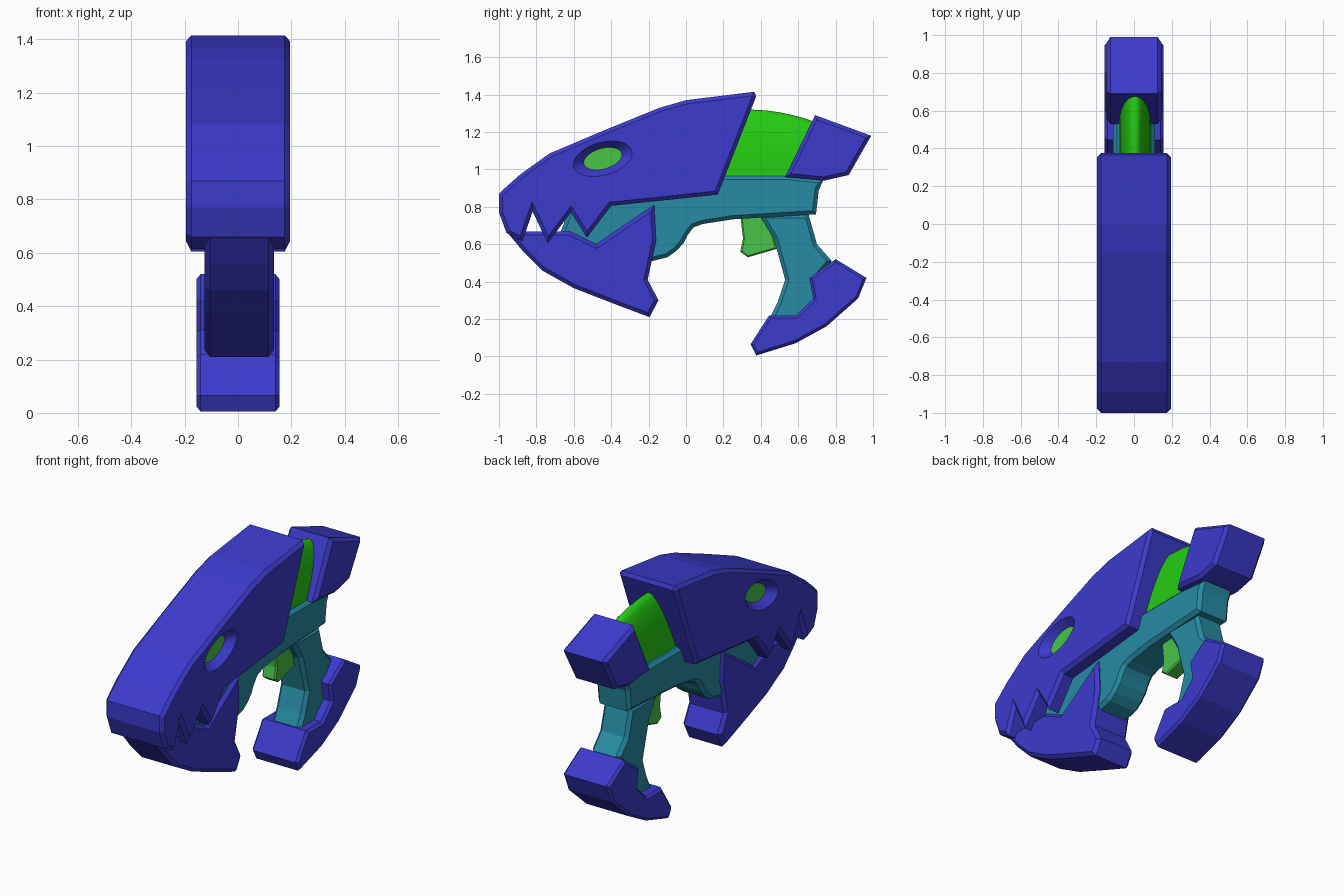
import bpy, bmesh
from math import sin, cos, pi, radians
from mathutils import Matrix

default = bpy.data.objects.get("Cube")
if default:
    bpy.data.objects.remove(default, do_unlink=True)


def material(name, rgb):
    m = bpy.data.materials.new(name)
    m.use_nodes = True
    m.diffuse_color = (*rgb, 1)
    bsdf = next(n for n in m.node_tree.nodes if n.type == 'BSDF_PRINCIPLED')
    bsdf.inputs["Base Color"].default_value = (*rgb, 1)
    return m


blue = material("royal_blue", (0.046, 0.043, 0.61))
teal = material("teal", (0.02, 0.26, 0.37))
green = material("bright_green", (0.018, 0.6, 0.006))
pale_green = material("pale_green", (0.065, 0.55, 0.065))


def finish(name, bm, mat):
    bmesh.ops.recalc_face_normals(bm, faces=bm.faces[:])
    mesh = bpy.data.meshes.new(name)
    bm.to_mesh(mesh)
    bm.free()
    obj = bpy.data.objects.new(name, mesh)
    bpy.context.collection.objects.link(obj)
    mesh.materials.append(mat)
    return obj


def slab(name, profile, half, mat, bevel=0.02, shift=0.0):
    """Side profile (y, z) extruded across x, with chamfered side rims."""
    bm = bmesh.new()
    w = half - bevel
    left = bm.faces.new([bm.verts.new((shift + w, y, z)) for y, z in profile])
    right = bm.faces.new([bm.verts.new((shift - w, y, z)) for y, z in profile])
    n = len(profile)
    for i in range(n):
        j = (i + 1) % n
        bm.faces.new((left.verts[i], left.verts[j], right.verts[j], right.verts[i]))
    bmesh.ops.recalc_face_normals(bm, faces=bm.faces[:])
    bmesh.ops.inset_region(bm, faces=[left, right], thickness=bevel, depth=bevel,
                           use_even_offset=True, use_boundary=True)
    return finish(name, bm, mat)


# Upper head with jagged teeth
head = slab("head", [
    (-1.0, .87), (-1.0, .77), (-.96, .66), (-.875, .615), (-.82, .775), (-.74, .605),
    (-.615, .77), (-.53, .635), (-.40, .805), (.17, .865), (.375, 1.39), (.365, 1.415),
    (0, 1.37), (-.14, 1.33), (-.435, 1.21), (-.73, 1.085), (-.89, .97), (-.98, .89)],
    .195, blue)

# Lower jaw
slab("jaw", [
    (-.96, .668), (-.62, .668), (-.48, .60), (-.17, .81), (-.16, .62), (-.205, .41),
    (-.147, .30), (-.195, .21), (-.355, .27), (-.60, .365), (-.77, .46), (-.87, .56)],
    .13, blue, shift=.005)

# Main body running from the mouth to the rear
slab("body", [
    (-.68, .64), (-.6, .85), (.2, .965), (.55, .965), (.735, .945), (.71, .89),
    (.695, .76), (.25, .733), (.09, .708), (.04, .69), (.01, .65), (-.01, .61),
    (-.05, .565), (-.10, .53), (-.18, .51), (-.4, .5)],
    .11, teal)

# Grip
slab("grip", [
    (.39, .76), (.47, .63), (.53, .41), (.49, .29), (.44, .19), (.62, .19),
    (.72, .31), (.70, .42), (.78, .51), (.70, .60), (.655, .76)],
    .095, teal)

# Curved foot at the base of the grip
slab("grip_foot", [
    (.445, .22), (.345, .065), (.375, .005), (.585, .07), (.75, .16), (.92, .31),
    (.965, .42), (.80, .52), (.66, .42), (.68, .31), (.59, .22)],
    .155, blue, bevel=.015)

# Rear block
slab("rear_block", [(.69, 1.29), (.99, 1.18), (.87, .97), (.74, .94), (.53, .96)],
     .145, blue)

# Trigger
slab("trigger", [(.29, .76), (.305, .63), (.29, .56), (.33, .53), (.485, .575), (.44, .76)],
     .045, pale_green, bevel=.008)

# Rounded energy core between head and rear block
bm = bmesh.new()
rings = []
for y, top in [(.12, 1.31), (.345, 1.32), (.43, 1.315), (.52, 1.302), (.61, 1.28), (.70, 1.25)]:
    rings.append([bm.verts.new((.005 + .083 * cos(a * pi / 20), y, .94 + (top - .94) * sin(a * pi / 20)))
                  for a in range(21)])
for r, s in zip(rings, rings[1:]):
    for i in range(21):
        j = (i + 1) % 21
        bm.faces.new((r[i], r[j], s[j], s[i]))
bm.faces.new(rings[0])
bm.faces.new(rings[-1])
core = finish("energy_core", bm, green)
bpy.ops.object.select_all(action='DESELECT')
core.select_set(True)
bpy.context.view_layer.objects.active = core
bpy.ops.object.shade_smooth_by_angle(angle=radians(40))

# Eyes: tilted oval funnels cut into the head, each with a thin iris plate
tilt = Matrix.Rotation(radians(16), 4, 'X')


def oval(bm, x, length, height):
    verts = []
    for k in range(40):
        a = 2 * pi * k / 40
        p = tilt @ Matrix.Translation((x, length * cos(a), height * sin(a))).translation
        verts.append(bm.verts.new((p.x, p.y - .445, p.z + 1.057)))
    return verts


def oval_solid(name, outer, inner, mat):
    bm = bmesh.new()
    a, b = oval(bm, *outer), oval(bm, *inner)
    bm.faces.new(a)
    bm.faces.new(b)
    for i in range(40):
        j = (i + 1) % 40
        bm.faces.new((a[i], a[j], b[j], b[i]))
    return finish(name, bm, mat)


for side, label in ((1, "left"), (-1, "right")):
    cutter = oval_solid("eye_cutter", (side * .205, .172, .094), (side * .145, .105, .055), blue)
    cutter.hide_render = True
    cut = head.modifiers.new("eye_socket", 'BOOLEAN')
    cut.operation = 'DIFFERENCE'
    cut.solver = 'EXACT'
    cut.object = cutter
    bpy.context.view_layer.objects.active = head
    bpy.ops.object.modifier_apply(modifier=cut.name)
    bpy.data.objects.remove(cutter, do_unlink=True)
    oval_solid(label + "_eye", (side * .149, .105, .055), (side * .142, .105, .055), pale_green)
